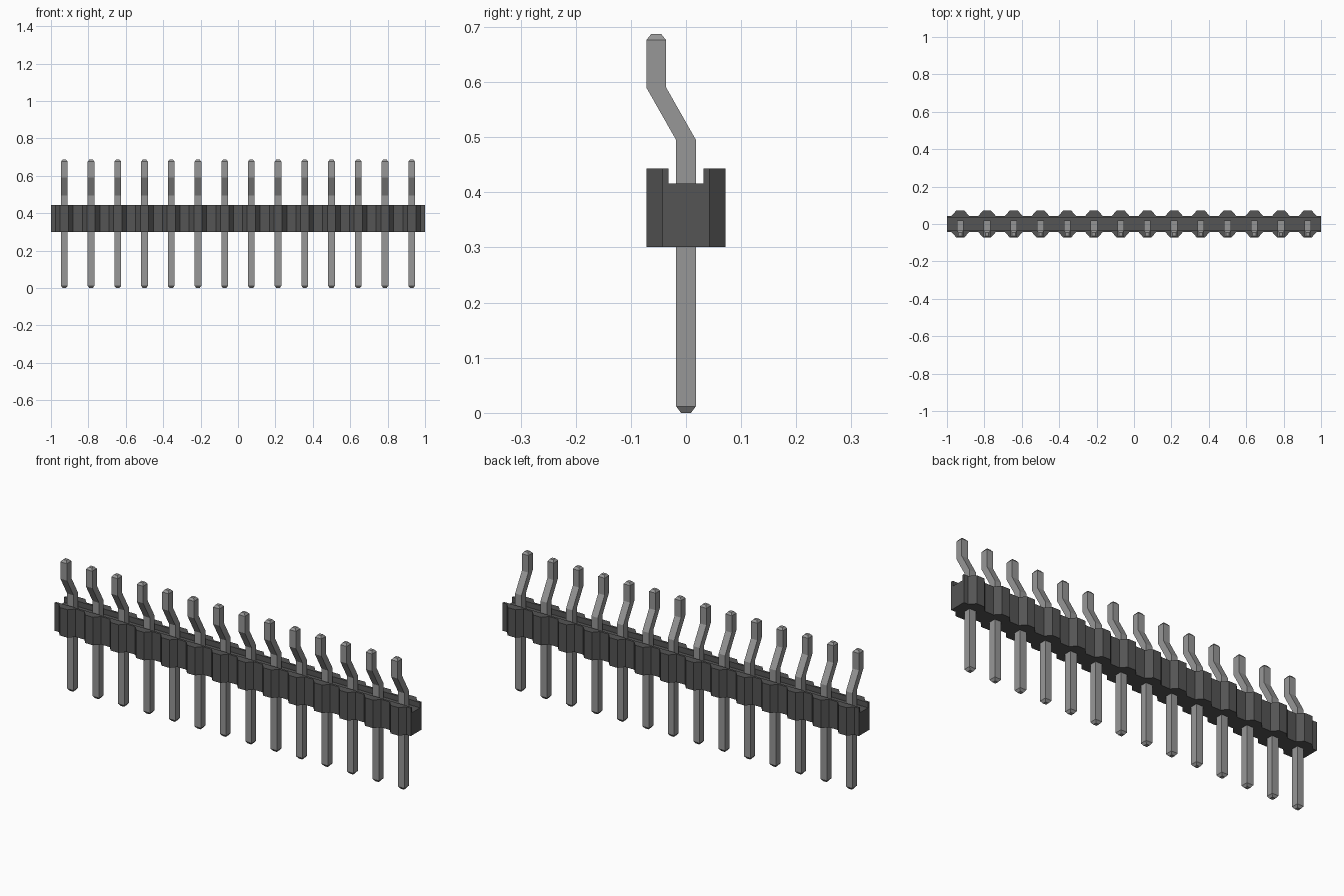
import bpy
import bmesh

if "Cube" in bpy.data.objects:
    bpy.data.objects.remove(bpy.data.objects["Cube"], do_unlink=True)

PINS = 14
PITCH = 2 / PINS


def material(name, value):
    mat = bpy.data.materials.new(name)
    mat.use_nodes = True
    colour = (value, value, value, 1)
    mat.diffuse_color = colour
    mat.node_tree.nodes["Principled BSDF"].inputs["Base Color"].default_value = colour
    return mat


def loft(name, rings, mat):
    """Skin a closed solid through a list of matching point rings."""
    bm = bmesh.new()
    loops = [[bm.verts.new(p) for p in ring] for ring in rings]
    n = len(loops[0])
    for a, b in zip(loops, loops[1:]):
        for i in range(n):
            j = (i + 1) % n
            bm.faces.new((a[i], a[j], b[j], b[i]))
    bm.faces.new(loops[0])
    bm.faces.new(loops[-1])
    bmesh.ops.recalc_face_normals(bm, faces=bm.faces)
    mesh = bpy.data.meshes.new(name)
    bm.to_mesh(mesh)
    bm.free()
    mesh.materials.append(mat)
    return mesh


def add_object(name, mesh, x=0):
    obj = bpy.data.objects.new(name, mesh)
    obj.location.x = x
    bpy.context.collection.objects.link(obj)
    return obj


plastic = material("dark grey plastic", 0.09)
metal = material("grey metal", 0.31)
pin_x = [(i - (PINS - 1) / 2) * PITCH for i in range(PINS)]

# Housing: U-shaped section swept along x, widening into a lobe at every pin
NARROW, WIDE, SLOT = 0.043, 0.0714, 0.032
BOTTOM, FLOOR, TOP = 0.301, 0.416, 0.443


def u_section(x, w):
    return [(x, -w, BOTTOM), (x, w, BOTTOM), (x, w, TOP), (x, SLOT, TOP),
            (x, SLOT, FLOOR), (x, -SLOT, FLOOR), (x, -SLOT, TOP), (x, -w, TOP)]


stations = [(-1, NARROW)]
for x in pin_x:
    stations += [(x - 0.047, NARROW), (x - 0.022, WIDE),
                 (x + 0.022, WIDE), (x + 0.047, NARROW)]
stations.append((1, NARROW))
add_object("housing", loft("housing", [u_section(*s) for s in stations], plastic))

# Pins: square bar with tapered tips and a forward jog; (z, centre y, half width)
path = [(0, 0, 0.009), (0.012, 0, 0.018), (0.495, 0, 0.018),
        (0.59, -0.054, 0.018), (0.676, -0.054, 0.018), (0.687, -0.054, 0.009)]
rings = [[(-h, y - h, z), (h, y - h, z), (h, y + h, z), (-h, y + h, z)]
         for z, y, h in path]
pin_mesh = loft("pin", rings, metal)
for i, x in enumerate(pin_x):
    add_object(f"pin_{i + 1:02d}", pin_mesh, x)
